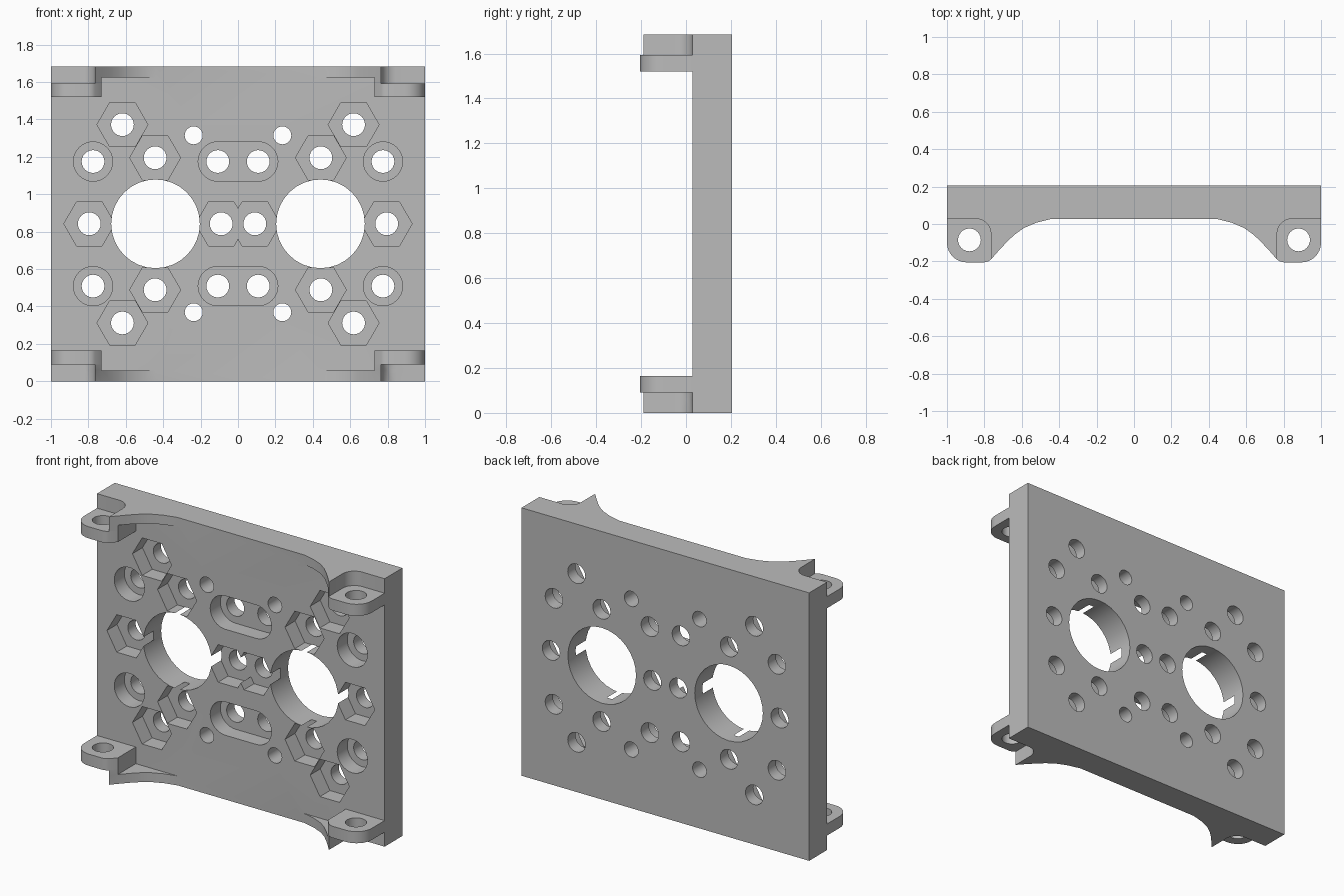
import bpy, bmesh, math
from mathutils import Vector

cube = bpy.data.objects.get("Cube")
if cube:
    bpy.data.objects.remove(cube, do_unlink=True)

HEIGHT, MID = 1.684, 0.842
FRONT, BACK, FLOOR = 0.028, 0.205, 0.128   # plate faces and pocket floor

grey = bpy.data.materials.new("plain grey")
grey.use_nodes = True
colour = (0.5, 0.5, 0.5, 1)
grey.diffuse_color = colour
grey.node_tree.nodes["Principled BSDF"].inputs["Base Color"].default_value = colour


def prism(name, points, depth):
    """Extrude a closed loop of 3D points along the depth vector."""
    bm = bmesh.new()
    face = bm.faces.new([bm.verts.new(p) for p in points])
    geom = bmesh.ops.extrude_face_region(bm, geom=[face])["geom"]
    moved = [v for v in geom if isinstance(v, bmesh.types.BMVert)]
    bmesh.ops.translate(bm, verts=moved, vec=Vector(depth))
    bmesh.ops.recalc_face_normals(bm, faces=bm.faces)
    mesh = bpy.data.meshes.new(name)
    bm.to_mesh(mesh)
    bm.free()
    mesh.materials.append(grey)
    obj = bpy.data.objects.new(name, mesh)
    bpy.context.collection.objects.link(obj)
    return obj


def arc(cx, cy, r, start, end, n):
    angles = [math.radians(start + (end - start) * i / n) for i in range(n + 1)]
    return [(cx + r * math.cos(a), cy + r * math.sin(a)) for a in angles]


def combine(target, tool, operation):
    mod = target.modifiers.new("shape", 'BOOLEAN')
    mod.operation, mod.solver, mod.object = operation, 'EXACT', tool
    tool.hide_render = True
    bpy.context.view_layer.objects.active = target
    bpy.ops.object.modifier_apply(modifier=mod.name)
    bpy.data.objects.remove(tool, do_unlink=True)


def cut(outline, y0, y1):
    tool = prism("cutter", [(x, y0, z) for x, z in outline], (0, y1 - y0, 0))
    combine(plate, tool, 'DIFFERENCE')


def through(x, z, r, n=24):
    cut(arc(x, z, r, 0, 360, n)[:-1], FRONT - 0.1, BACK + 0.1)


def pocket(outline):
    cut(outline, FRONT - 0.1, FLOOR)


# Main plate
plate = prism("mounting_plate",
              [(-1, FRONT, 0), (1, FRONT, 0), (1, FRONT, HEIGHT), (-1, FRONT, HEIGHT)],
              (0, BACK - FRONT, 0))

# Corner brackets: curved web, short post and rounded lug with a pin hole
INNER, POST, ROOT = 0.765, 0.73, 0.06
curve = [(0.44, FRONT), (0.52, 0.008), (0.59, -0.022), (0.64, -0.058), (0.68, -0.096)]
post_curve = [(POST, -0.15), (INNER, -0.19)]
fillet = arc(0.845, -0.052, 0.08, 180, 90, 8)
web = [(0.44, ROOT)] + curve + post_curve + fillet + [(0.845, ROOT)]
post = [(POST, ROOT)] + post_curve + fillet + [(0.845, ROOT)]
lug = ([(POST, ROOT)] + post_curve + [(0.78, -0.2), (0.8, -0.205)]
       + arc(0.895, -0.1, 0.105, -90, 0, 8) + [(1, ROOT)])
pin_hole = arc(0.88, -0.085, 0.061, 0, 360, 24)[:-1]

for sx in (-1, 1):
    for top in (False, True):
        def layer(name, outline, low, high):
            z0, z1 = (low, high) if top else (HEIGHT - low, HEIGHT - high)
            return prism(name, [(sx * x, y, z0) for x, y in outline], (0, 0, z1 - z0))

        bracket = layer("bracket", lug, 1.52, 1.593)
        combine(bracket, layer("cutter", pin_hole, 1.4, 1.65), 'DIFFERENCE')
        combine(bracket, layer("post", post, 1.593, 1.625), 'UNION')
        combine(bracket, layer("web", web, 1.625, HEIGHT), 'UNION')
        combine(plate, bracket, 'UNION')

# Slotted pockets, each over a pair of screw holes
for sz in (-1, 1):
    z = MID + sz * 0.333
    pocket(arc(0.108, z, 0.105, -90, 90, 16) + arc(-0.108, z, 0.105, 90, 270, 16))

for sx in (-1, 1):
    # Hexagonal nut pockets
    hexes = [(0.795, 0), (0.09, 0)]
    for sz in (-1, 1):
        hexes += [(0.618, sz * 0.53), (0.443, sz * 0.353)]
    for x, dz in hexes:
        pocket(arc(sx * x, MID + dz, 0.136, 0, 360, 6)[:-1])
    # Round pockets
    rounds = [(0.775, sz * 0.333) for sz in (-1, 1)]
    for x, dz in rounds:
        pocket(arc(sx * x, MID + dz, 0.105, 0, 360, 32)[:-1])
    # Screw holes
    slots = [(0.108, sz * 0.333) for sz in (-1, 1)]
    for x, dz in hexes + rounds + slots:
        through(sx * x, MID + dz, 0.061)
    # Small plain holes and the large opening
    for sz in (-1, 1):
        through(sx * 0.237, MID + sz * 0.473, 0.048)
    through(sx * 0.441, MID, 0.237, 32)

# Smooth the hole walls and keep the edges sharp
bpy.ops.object.select_all(action='DESELECT')
plate.select_set(True)
bpy.context.view_layer.objects.active = plate
bpy.ops.object.shade_smooth_by_angle(angle=math.radians(30))
